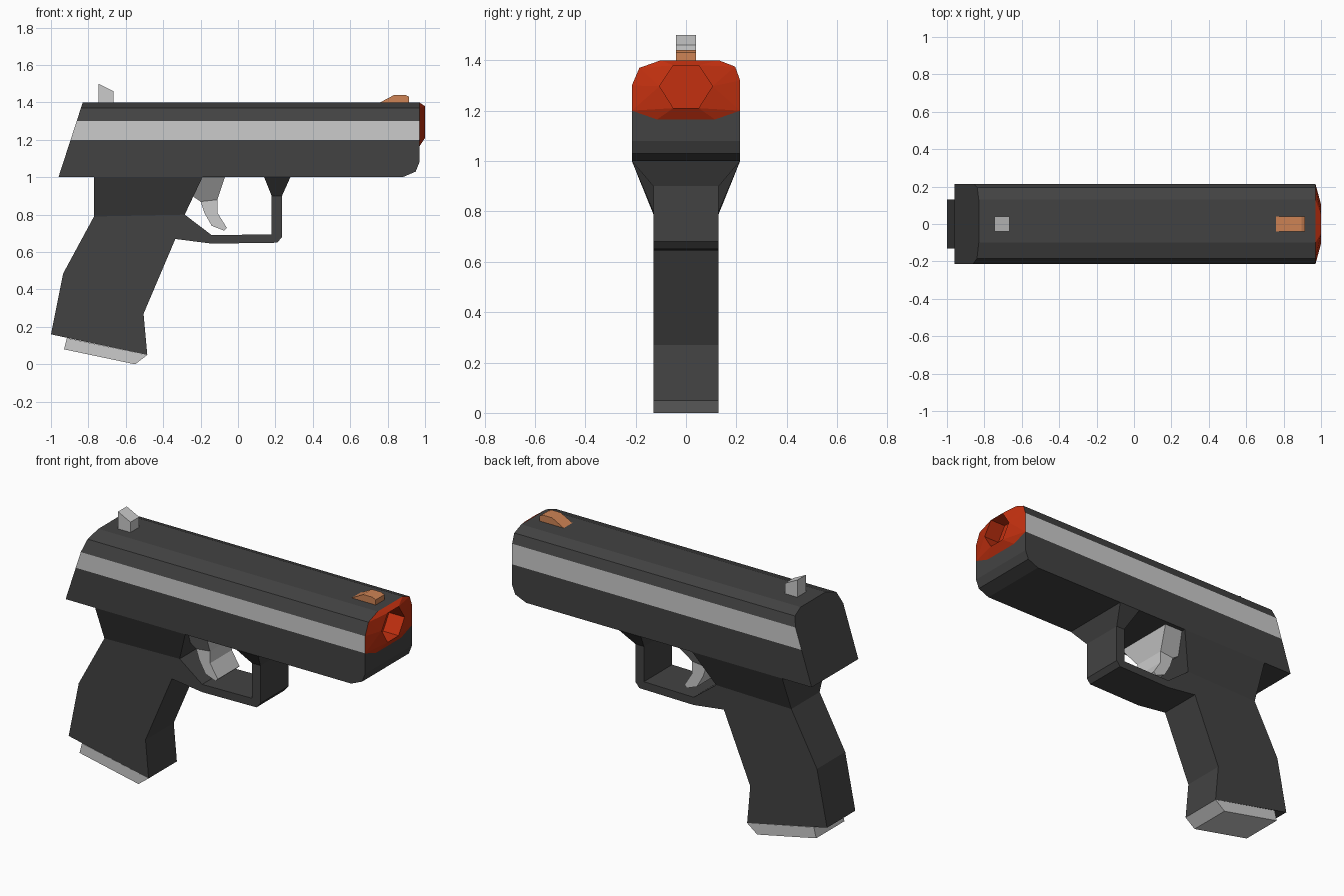
import bpy, bmesh
from mathutils import Vector

if "Cube" in bpy.data.objects:
    bpy.data.objects.remove(bpy.data.objects["Cube"])


def material(name, r, g, b):
    m = bpy.data.materials.new(name)
    m.diffuse_color = (r, g, b, 1)
    m.use_nodes = True
    m.node_tree.nodes["Principled BSDF"].inputs["Base Color"].default_value = m.diffuse_color
    return m


DARK = material("charcoal", 0.055, 0.055, 0.055)
LIGHT = material("light grey", 0.6, 0.6, 0.6)
RED = material("red orange", 0.55, 0.03, 0.005)
TAN = material("copper", 0.62, 0.23, 0.09)


def finish(name, bm, *mats):
    bmesh.ops.recalc_face_normals(bm, faces=bm.faces)
    me = bpy.data.meshes.new(name)
    bm.to_mesh(me)
    bm.free()
    for m in mats:
        me.materials.append(m)
    ob = bpy.data.objects.new(name, me)
    bpy.context.collection.objects.link(ob)
    return ob


def bridge(bm, a, b):
    """Closed solid between two matching rings of points."""
    ra, rb = [bm.verts.new(p) for p in a], [bm.verts.new(p) for p in b]
    bm.faces.new(ra)
    bm.faces.new(rb[::-1])
    for i in range(len(ra)):
        j = (i + 1) % len(ra)
        bm.faces.new((ra[j], ra[i], rb[i], rb[j]))


def plate(name, pts, half, mat):
    """Side profile (x, z[, own half width]) mirrored to both sides in y."""
    pts = [(p[0], p[1], p[2] if len(p) > 2 else half) for p in pts]
    bm = bmesh.new()
    bridge(bm, [(x, -h, z) for x, z, h in pts], [(x, h, z) for x, z, h in pts])
    return finish(name, bm, mat)


# Slide: cross-section run along x, slanted rear, chamfered lower nose
UPPER = [(0.215, 1.2), (0.215, 1.32), (0.195, 1.375), (0.13, 1.4),
         (-0.1, 1.4), (-0.185, 1.37), (-0.215, 1.3), (-0.215, 1.2)]
section = [(0.215, 1.0)] + UPPER + [(-0.215, 1.0)]
bm = bmesh.new()
bridge(bm, [(-0.96 + (z - 1) * 0.325, y, z) for y, z in section],
       [(0.97, y, z) for y, z in section])
for co, no in (((0.97, 0, 1.08), (0.05, 0, -0.02)), ((0.88, 0, 1.0), (0.03, 0, -0.07))):
    geom = bm.verts[:] + bm.edges[:] + bm.faces[:]
    cut = bmesh.ops.bisect_plane(bm, geom=geom, plane_co=co, plane_no=no, clear_outer=True)
    edges = [e for e in cut["geom_cut"] if isinstance(e, bmesh.types.BMEdge)]
    bmesh.ops.contextual_create(bm, geom=edges)
bmesh.ops.recalc_face_normals(bm, faces=bm.faces)
for f in bm.faces:  # pale stripe on both sides
    if abs(f.normal.y) > 0.99 and f.calc_center_median().z > 1.2:
        f.material_index = 1
slide = finish("slide", bm, DARK, LIGHT)

# Muzzle cap: faceted hull with a six-sided bore
HEX = [(-0.105, 1.297), (-0.05, 1.38), (0.05, 1.38), (0.105, 1.297), (0.05, 1.21), (-0.05, 1.21)]
bm = bmesh.new()
for y, z in UPPER + [(-0.115, 1.165), (0.115, 1.165)]:
    bm.verts.new((0.97, y, z))
for y, z in HEX:
    bm.verts.new((1.0, y, z))
bmesh.ops.convex_hull(bm, input=bm.verts[:])
bmesh.ops.dissolve_limit(bm, angle_limit=0.01, verts=bm.verts[:], edges=bm.edges[:])
bmesh.ops.recalc_face_normals(bm, faces=bm.faces)
back = [f for f in bm.faces if f.normal.x < -0.99]
tip = [f for f in bm.faces if f.normal.x > 0.99 and f.calc_center_median().x > 0.999]
bmesh.ops.delete(bm, geom=back, context='FACES_ONLY')
bore = bmesh.ops.extrude_face_region(bm, geom=tip)
bmesh.ops.translate(bm, vec=Vector((-0.1, 0, 0)),
                    verts=[v for v in bore["geom"] if isinstance(v, bmesh.types.BMVert)])
bmesh.ops.delete(bm, geom=[f for f in tip if f.is_valid], context='FACES_ONLY')
finish("muzzle_cap", bm, RED)

# Hidden cutter clears the slide behind the bore
bm = bmesh.new()
ring = [(y * 1.03, 1.296 + (z - 1.296) * 1.03) for y, z in HEX]
bridge(bm, [(0.89, y, z) for y, z in ring], [(1.05, y, z) for y, z in ring])
cutter = finish("bore_cutter", bm, DARK)
cutter.hide_render = True
cutter.hide_set(True)
mod = slide.modifiers.new("bore", 'BOOLEAN')
mod.operation, mod.solver, mod.object = 'DIFFERENCE', 'EXACT', cutter

# Frame and grip
W, N = 0.215, 0.13
plate("upper_frame", [(-0.77, 1.0, W), (-0.19, 1.0, W), (-0.285, 0.8), (-0.77, 0.79)], N, DARK)
plate("grip", [(-0.77, 0.79), (-0.285, 0.8), (-0.335, 0.67), (-0.505, 0.27),
               (-0.485, 0.05), (-1.0, 0.16), (-0.935, 0.485)], N, DARK)
plate("magazine_base", [(-0.915, 0.14), (-0.93, 0.08), (-0.55, 0.0), (-0.485, 0.05)], N, LIGHT)

# Trigger guard
plate("guard_post", [(0.14, 1.0, W), (0.28, 1.0, W), (0.235, 0.9), (0.18, 0.9)], N, DARK)
plate("trigger_guard", [(0.18, 0.9), (0.235, 0.9), (0.235, 0.68), (0.21, 0.65), (-0.14, 0.645),
                        (-0.335, 0.67), (-0.285, 0.8), (-0.14, 0.69), (0.18, 0.695)], N, DARK)

# Trigger
plate("trigger_root", [(-0.19, 1.0, 0.19), (-0.07, 1.0, 0.19), (-0.11, 0.88), (-0.2, 0.87),
                       (-0.245, 0.9)], 0.1, LIGHT)
plate("trigger", [(-0.2, 0.87), (-0.11, 0.88), (-0.11, 0.81), (-0.06, 0.73), (-0.075, 0.715),
                  (-0.14, 0.74), (-0.18, 0.81)], 0.1, LIGHT)

# Sights
plate("rear_sight", [(-0.745, 1.4), (-0.665, 1.4), (-0.665, 1.46), (-0.745, 1.5)], 0.04, LIGHT)
plate("front_sight", [(0.76, 1.4), (0.915, 1.4), (0.915, 1.43), (0.895, 1.44), (0.835, 1.44)],
      0.04, TAN)
